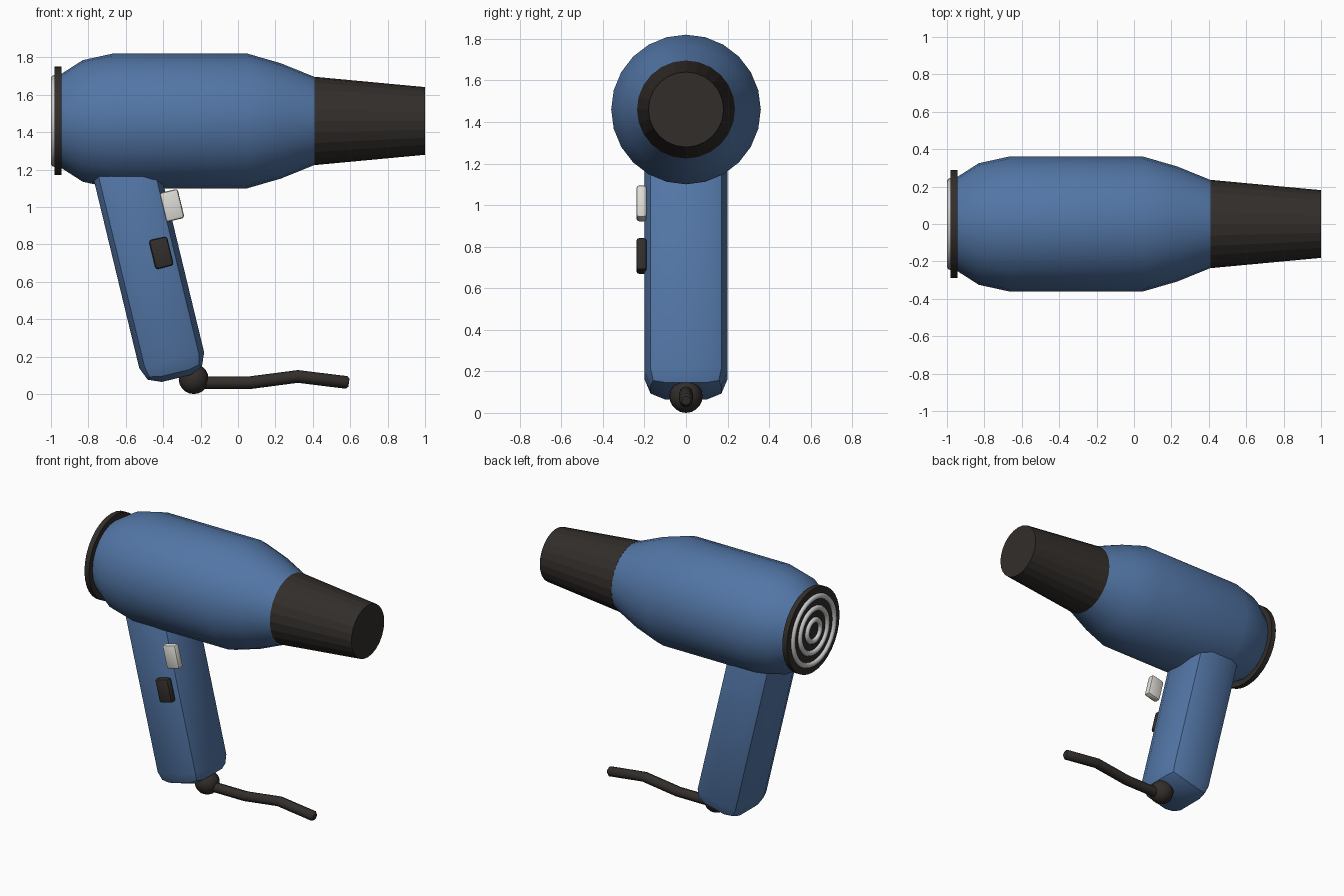
import bpy, bmesh, math
from mathutils import Vector, Matrix

if "Cube" in bpy.data.objects:
    bpy.data.objects.remove(bpy.data.objects["Cube"])

AXIS_Z = 1.46      # height of the barrel axis
TILT = -0.237      # lean of the handle about y


def material(name, rgb):
    m = bpy.data.materials.new(name)
    m.diffuse_color = (*rgb, 1)
    m.use_nodes = True
    m.node_tree.nodes["Principled BSDF"].inputs["Base Color"].default_value = m.diffuse_color
    return m


BLUE = material("blue_plastic", (0.085, 0.18, 0.38))
DARK = material("dark_plastic", (0.032, 0.027, 0.024))
WHITE = material("white_plastic", (0.72, 0.71, 0.66))
STEEL = material("steel", (0.55, 0.56, 0.58))


def finish(obj, name, mat, angle=40):
    obj.name = name
    obj.data.materials.append(mat)
    bpy.ops.object.select_all(action='DESELECT')
    obj.select_set(True)
    bpy.context.view_layer.objects.active = obj
    bpy.ops.object.shade_smooth_by_angle(angle=math.radians(angle))
    return obj


def from_bmesh(bm, name, mat, angle=40):
    bmesh.ops.recalc_face_normals(bm, faces=bm.faces)
    mesh = bpy.data.meshes.new(name)
    bm.to_mesh(mesh)
    bm.free()
    obj = bpy.data.objects.new(name, mesh)
    bpy.context.collection.objects.link(obj)
    return finish(obj, name, mat, angle)


def lathe_x(name, profile, mat, sides=24, angle=40):
    """Closed solid of revolution about the barrel axis, from (x, radius) pairs."""
    bm = bmesh.new()
    rings = []
    for x, r in profile:
        rings.append([bm.verts.new((x, r * math.cos(2 * math.pi * i / sides),
                                    AXIS_Z + r * math.sin(2 * math.pi * i / sides)))
                      for i in range(sides)])
    for a, b in zip(rings, rings[1:]):
        for i in range(sides):
            j = (i + 1) % sides
            bm.faces.new((a[i], a[j], b[j], b[i]))
    bm.faces.new(rings[0])
    bm.faces.new(rings[-1])
    return from_bmesh(bm, name, mat, angle)


def tilted_box(name, center, size, bevel, mat, angle=40):
    """Bevelled box leaning with the handle."""
    bm = bmesh.new()
    bmesh.ops.create_cube(bm, size=1, matrix=Matrix.Diagonal((*size, 1)))
    bmesh.ops.bevel(bm, geom=bm.edges[:], offset=bevel, segments=2,
                    profile=0.5, affect='EDGES')
    bmesh.ops.transform(bm, verts=bm.verts,
                        matrix=Matrix.Translation(center) @ Matrix.Rotation(-TILT, 4, 'Y').inverted())
    return from_bmesh(bm, name, mat, angle)


# Barrel and nozzle
lathe_x("barrel", [(-0.955, 0.245), (-0.83, 0.325), (-0.67, 0.36), (0.05, 0.36),
                   (0.23, 0.308), (0.41, 0.235)], BLUE)
lathe_x("nozzle", [(0.41, 0.236), (1.0, 0.181)], DARK, angle=10)

# Rear rim and concentric intake grille
lathe_x("rear_rim", [(-0.98, 0.29), (-0.945, 0.29)], DARK, sides=32)
for i, radius in enumerate((0.228, 0.15, 0.072)):
    bpy.ops.mesh.primitive_torus_add(major_radius=radius, minor_radius=0.018,
                                     major_segments=32, minor_segments=8,
                                     location=(-0.982, 0, AXIS_Z),
                                     rotation=(0, math.pi / 2, 0))
    finish(bpy.context.object, f"grille_ring_{i + 1}", STEEL, 60)

# Handle: its bottom centre sits at (-0.33, 0.083), top is buried in the barrel
length = 1.25
up = Vector((math.sin(TILT), 0, math.cos(TILT)))
tilted_box("handle", Vector((-0.331, 0, 0.083)) + up * length / 2,
           (0.357, 0.40, length), 0.1, BLUE, 30)

# Buttons on the front side
tilted_box("upper_button", (-0.353, -0.214, 1.008), (0.10, 0.05, 0.16), 0.014, WHITE)
tilted_box("lower_switch", (-0.41, -0.214, 0.755), (0.10, 0.05, 0.16), 0.014, DARK)

# Cord strain relief
bpy.ops.mesh.primitive_uv_sphere_add(segments=16, ring_count=10, radius=0.08,
                                     location=(-0.237, 0, 0.08))
finish(bpy.context.object, "cord_relief", DARK)

# Cord
curve = bpy.data.curves.new("cord", 'CURVE')
curve.dimensions = '3D'
curve.bevel_depth = 0.034
curve.bevel_resolution = 2
curve.use_fill_caps = True
spline = curve.splines.new('POLY')
path = [(-0.237, 0.06, 1), (0.06, 0.06, 1), (0.32, 0.094, 1), (0.58, 0.062, 1), (0.593, 0.06, 0.65)]
spline.points.add(len(path) - 1)
for p, (x, z, r) in zip(spline.points, path):
    p.co = (x, 0, z, 1)
    p.radius = r
cord = bpy.data.objects.new("cord", curve)
curve.materials.append(DARK)
bpy.context.collection.objects.link(cord)
